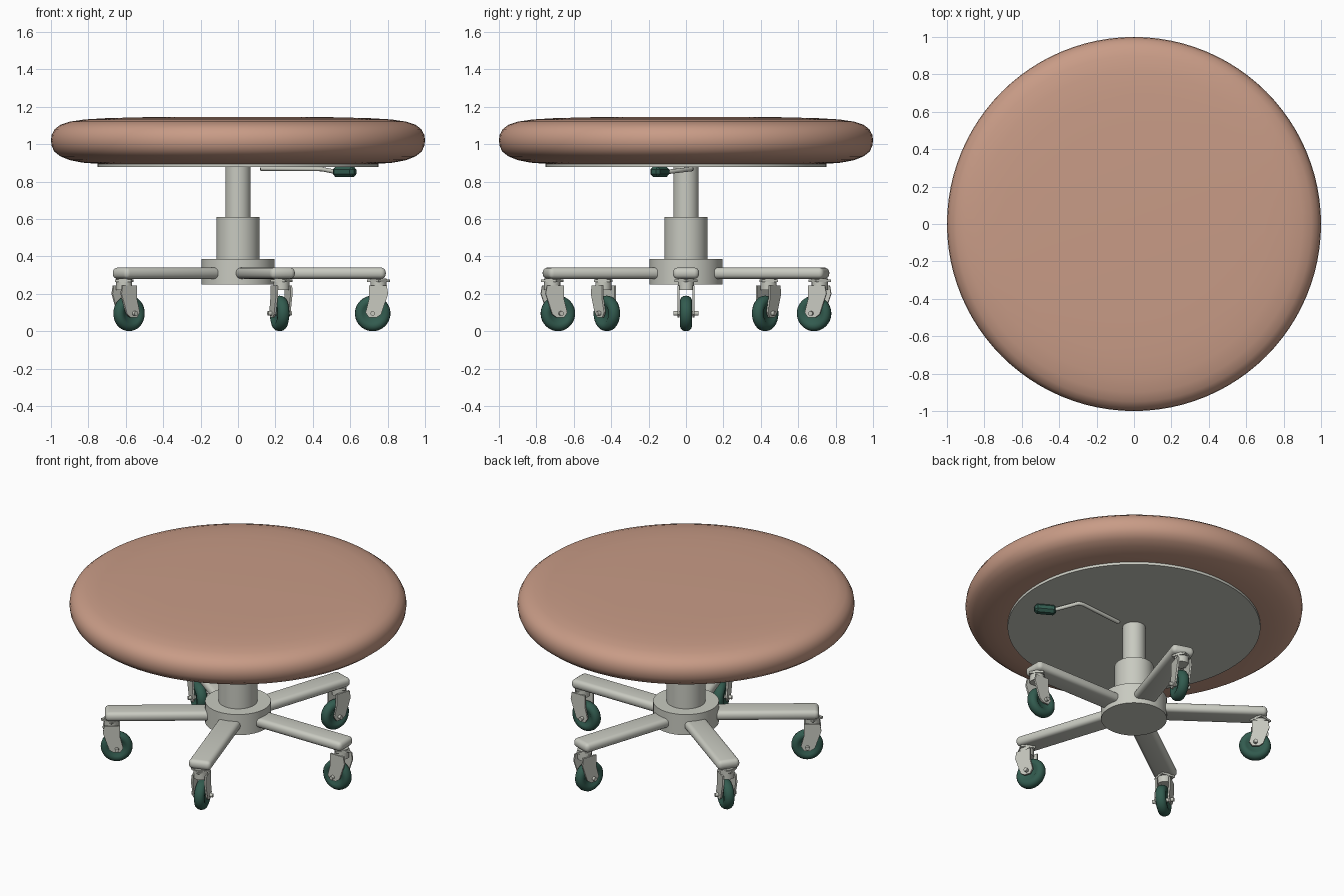
import bpy, bmesh, math
from mathutils import Matrix, Vector

cube = bpy.data.objects.get("Cube")
if cube:
    bpy.data.objects.remove(cube, do_unlink=True)


def material(name, rgb):
    m = bpy.data.materials.new(name)
    m.use_nodes = True
    m.diffuse_color = (*rgb, 1)
    m.node_tree.nodes["Principled BSDF"].inputs["Base Color"].default_value = (*rgb, 1)
    return m


TAN = material("tan upholstery", (0.58, 0.33, 0.24))
STEEL = material("pale grey metal", (0.58, 0.59, 0.53))
GREEN = material("dark green rubber", (0.032, 0.105, 0.078))


def finish(name, bm, mat, matrix=Matrix(), angle=35):
    bmesh.ops.recalc_face_normals(bm, faces=bm.faces)
    mesh = bpy.data.meshes.new(name)
    bm.to_mesh(mesh)
    bm.free()
    mesh.materials.append(mat)
    ob = bpy.data.objects.new(name, mesh)
    bpy.context.collection.objects.link(ob)
    ob.matrix_world = matrix
    bpy.ops.object.select_all(action='DESELECT')
    ob.select_set(True)
    bpy.context.view_layer.objects.active = ob
    bpy.ops.object.shade_smooth_by_angle(angle=math.radians(angle))
    return ob


def lathe(name, profile, mat, matrix=Matrix(), steps=48, angle=35):
    """Spin (radius, height) points about the local z axis."""
    bm = bmesh.new()
    vs = [bm.verts.new((r, 0, z)) for r, z in profile]
    es = [bm.edges.new(pair) for pair in zip(vs, vs[1:])]
    bmesh.ops.spin(bm, geom=vs + es, cent=(0, 0, 0), axis=(0, 0, 1),
                   angle=math.tau, steps=steps)
    bmesh.ops.remove_doubles(bm, verts=bm.verts, dist=1e-5)
    return finish(name, bm, mat, matrix, angle)


def cylinder(name, r, z0, z1, mat, matrix=Matrix(), steps=48):
    return lathe(name, [(0, z0), (r, z0), (r, z1), (0, z1)], mat, matrix, steps)


def box(name, size, mat, matrix, bevel, segments):
    bm = bmesh.new()
    bmesh.ops.create_cube(bm, size=1, matrix=Matrix.Diagonal((*size, 1)))
    bmesh.ops.bevel(bm, geom=bm.edges[:], offset=bevel, segments=segments,
                    profile=0.5, affect='EDGES')
    return finish(name, bm, mat, matrix)


def plate(name, outline, y0, y1, mat, matrix):
    """Extrude an (x, z) outline from y0 to y1."""
    bm = bmesh.new()
    face = bm.faces.new([bm.verts.new((x, y0, z)) for x, z in outline])
    ext = bmesh.ops.extrude_face_region(bm, geom=[face])
    bmesh.ops.translate(bm, vec=(0, y1 - y0, 0),
                        verts=[v for v in ext["geom"] if isinstance(v, bmesh.types.BMVert)])
    return finish(name, bm, mat, matrix)


def rod(name, points, radius, mat):
    curve = bpy.data.curves.new(name, 'CURVE')
    curve.dimensions = '3D'
    curve.bevel_depth = radius
    curve.bevel_resolution = 3
    curve.use_fill_caps = True
    s = curve.splines.new('POLY')
    s.points.add(len(points) - 1)
    for p, co in zip(s.points, points):
        p.co = (*co, 1)
    curve.materials.append(mat)
    ob = bpy.data.objects.new(name, curve)
    bpy.context.collection.objects.link(ob)


# Cushion and its support disc
lathe("seat_cushion", [(0, .895), (.75, .895), (.83, .901), (.9, .915), (.95, .935), (.982, .96),
                       (.996, .99), (1, 1.02), (.996, 1.05), (.98, 1.08), (.95, 1.103), (.9, 1.12),
                       (.82, 1.132), (.7, 1.139), (.5, 1.144), (0, 1.146)], TAN, steps=96, angle=60)
cylinder("seat_plate", .75, .878, .905, STEEL, steps=96)

# Central column
cylinder("piston", .068, .6, .885, STEEL)
cylinder("column_sleeve", .115, .38, .61, STEEL)
cylinder("base_hub", .195, .25, .385, STEEL, steps=64)

# Height lever
rod("lever_rod", [(.12, 0, .869), (.42, .03, .867), (.45, .025, .866), (.53, -.11, .85)], .012, STEEL)
box("lever_grip", (.13, .06, .055), GREEN,
    Matrix.Translation((.57, -.14, .852)) @ Matrix.Rotation(math.radians(-30), 4, 'Z'), .016, 1)

# Five arms, each with a trailing caster
FORK = [(.70, .245), (.795, .245), (.803, .2), (.765, .09), (.74, .072),
        (.70, .072), (.682, .1), (.70, .17)]
TYRE = [(0, -.02), (.045, -.022), (.055, -.03), (.07, -.032), (.083, -.027), (.092, -.016), (.095, 0)]
TYRE += [(r, -w) for r, w in reversed(TYRE[:-1])]
SWIVEL = .752
for i in range(5):
    turn = Matrix.Rotation(math.tau * i / 5, 4, 'Z')
    n = f"_{i + 1}"
    box("base_arm" + n, (.65, .14, .06), STEEL, turn @ Matrix.Translation((.465, 0, .31)), .026, 4)
    pivot = turn @ Matrix.Translation((SWIVEL, 0, 0))
    lathe("caster_plate" + n, [(0, .264), (.062, .264), (.062, .276), (0, .276)],
          STEEL, pivot, steps=4)
    cylinder("caster_neck" + n, .043, .22, .282, STEEL, pivot, 24)
    for side, tag in ((1, "left"), (-1, "right")):
        plate(f"fork_{tag}" + n, FORK, side * .035, side * .046, STEEL, turn)
    axle = turn @ Matrix.Translation((.72, 0, .095)) @ Matrix.Rotation(math.pi / 2, 4, 'X')
    cylinder("axle" + n, .012, -.066, .066, STEEL, axle, 16)
    lathe("wheel" + n, TYRE, GREEN, axle, 40, 50)
